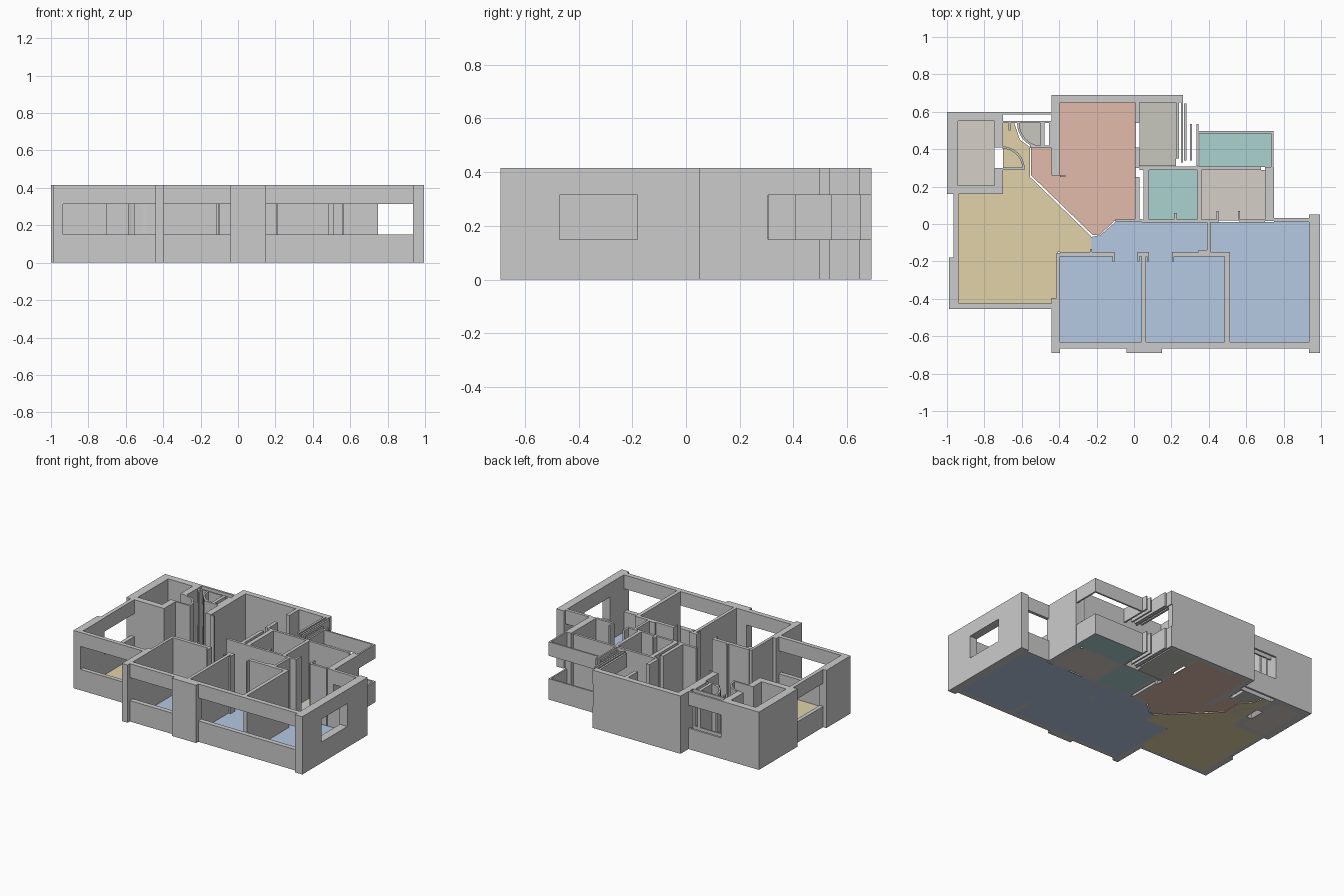
import bpy, bmesh, math

H, SILL, HEAD = 0.415, 0.15, 0.315
FULL = [(0, H)]
BANDS = [(0, SILL), (HEAD, H)]      # wall below and above a window opening


def finish(name, bm, color=None):
    bmesh.ops.recalc_face_normals(bm, faces=bm.faces)
    me = bpy.data.meshes.new(name)
    bm.to_mesh(me)
    bm.free()
    ob = bpy.data.objects.new(name, me)
    bpy.context.collection.objects.link(ob)
    if color:
        mat = bpy.data.materials.new(name + "_paint")
        mat.diffuse_color = (*color, 1)
        me.materials.append(mat)
    return ob


def prism(bm, pts, z0, z1):
    face = bm.faces.new([bm.verts.new((x, y, z0)) for x, y in pts])
    ext = bmesh.ops.extrude_face_region(bm, geom=[face], use_keep_orig=True)
    for v in ext["geom"]:
        if isinstance(v, bmesh.types.BMVert):
            v.co.z = z1


def walls(name, rects, levels=FULL):
    """rects: (x0, x1, y0, y1) plan rectangles raised through the given levels"""
    bm = bmesh.new()
    for x0, x1, y0, y1 in rects:
        for z0, z1 in levels:
            prism(bm, [(x0, y0), (x1, y0), (x1, y1), (x0, y1)], z0, z1)
    finish(name, bm)


def floor(name, pts, color):
    bm = bmesh.new()
    prism(bm, pts, 0, 0.004)
    finish(name, bm, color)


def rect(x0, x1, y0, y1):
    return [(x0, y0), (x1, y0), (x1, y1), (x0, y1)]


def arc_wall(name, cx, cy, r, a0, a1, t=0.012, n=10):
    ang = [math.radians(a0 + (a1 - a0) * i / n) for i in range(n + 1)]
    pts = [(cx + r * math.cos(a), cy + r * math.sin(a)) for a in ang]
    pts += [(cx + (r - t) * math.cos(a), cy + (r - t) * math.sin(a)) for a in reversed(ang)]
    bm = bmesh.new()
    prism(bm, pts, 0, H)
    finish(name, bm)


# Floors
BLUE, YELLOW, SALMON = (.46, .58, .76), (.75, .65, .40), (.75, .50, .41)
TEAL, TAUPE, GREY = (.41, .65, .63), (.67, .62, .57), (.57, .57, .52)
floor("living_floor", [(-.94, -.43), (-.44, -.43), (-.41, -.39), (-.41, -.15), (-.23, -.15),
                       (-.23, -.065), (-.555, .25), (-.555, .41), (-.61, .45), (-.64, .54),
                       (-.70, .54), (-.70, .16), (-.94, .16)], YELLOW)
floor("dining_floor", [(-.55, .26), (-.22, -.06), (-.18, -.055), (-.10, .02), (.01, .02),
                       (.01, .65), (-.40, .65), (-.40, .26), (-.44, .26), (-.44, .41),
                       (-.55, .41)], SALMON)
floor("bedroom_floor", [(-.40, -.63), (.94, -.63), (.94, .01), (-.10, .01), (-.18, -.06),
                        (-.23, -.07), (-.23, -.15), (-.40, -.16)], BLUE)
floor("bathroom_floor", rect(.08, .34, .02, .29), TEAL)
floor("balcony_floor", rect(.35, .74, .305, .495), TEAL)
floor("utility_floor", rect(.36, .70, .02, .29), TAUPE)
floor("tower_floor", rect(-.94, -.745, .20, .55), TAUPE)
floor("kitchen_floor", rect(.03, .225, .31, .65), GREY)
floor("closet_floor", [(-.49, .54)] + [(-.49 + .13 * math.cos(math.radians(a)),
      .54 + .13 * math.sin(math.radians(a))) for a in range(180, 271, 15)], GREY)

# Corner tower, with a door gap on its inner side
walls("tower_walls", [(-1, -.94, .16, .60), (-.94, -.70, .55, .60), (-.94, -.70, .16, .205),
                      (-.745, -.70, .41, .55), (-.745, -.70, .205, .30)])

# Solid outer piers and walls
walls("front_piers", [(-.99, -.935, -.455, -.18), (-.44, -.395, -.69, -.395),
                      (-.04, .15, -.69, -.63), (.935, .995, -.18, .05),
                      (.935, .995, -.69, -.47)])
walls("dining_outer_walls", [(-.44, -.395, .26, .69), (-.395, .255, .65, .69),
                             (-.395, -.365, .25, .262)])
walls("utility_outer_wall", [(.70, .748, .015, .305)])

# Window walls: a band under and over each opening
walls("front_window_bands", [(-.935, -.44, -.455, -.425), (-.395, -.04, -.665, -.63),
                             (.15, .935, -.665, -.63)], BANDS)
walls("side_window_bands", [(-.965, -.937, -.18, .16), (.935, .995, -.47, -.18)], BANDS)
walls("back_window_bands", [(-.70, -.44, .585, .60), (-.70, -.44, .54, .55),
                            (.748, .935, .01, .032)], BANDS)
walls("balcony_bands", [(.345, .745, .485, .497), (.733, .745, .305, .485)], BANDS)
walls("kitchen_window_bands", [(.225, .24, .35, .65), (.25, .262, .33, .69),
                               (.268, .28, .34, .645), (.30, .31, .34, .535),
                               (.333, .345, .31, .535)], BANDS)

# Bedroom and corridor partitions
walls("bedroom_partitions", [(-.415, -.395, -.395, -.155), (.04, .063, -.63, -.155),
                             (.485, .512, -.63, -.155), (-.395, -.105, -.175, -.15),
                             (.02, .08, -.175, -.15), (.205, .512, -.175, -.15),
                             (.39, .408, -.14, .015), (.345, .408, -.155, -.14)])
walls("bedroom_door_jambs", [(-.115, -.103, -.20, -.15), (.02, .03, -.20, -.15),
                             (.07, .08, -.20, -.15), (.203, .213, -.20, -.15),
                             (-.235, -.225, -.16, -.135)])
walls("corridor_back_wall", [(-.10, .04, .01, .028), (.04, .455, .008, .025),
                             (.565, .70, .008, .025), (.215, .23, .02, .06),
                             (.44, .455, .02, .07), (.555, .568, .02, .07)])

# Service room partitions
walls("service_partitions", [(.005, .03, .54, .65), (.005, .03, .30, .41),
                             (.005, .03, .02, .25), (.05, .08, .02, .30),
                             (.03, .68, .29, .308), (.338, .362, .02, .30)])

# Entry: door leaves, swing arcs and shaft
walls("entry_partitions", [(-.555, -.44, .407, .42), (-.49, -.478, .42, .55),
                           (-.455, -.44, .42, .55), (-.70, -.585, .29, .302),
                           (-.50, -.49, .41, .55), (-.67, -.66, .50, .55)])
arc_wall("closet_door_swing", -.49, .54, .135, 180, 270)
arc_wall("tower_door_swing", -.705, .295, .12, 0, 90)
